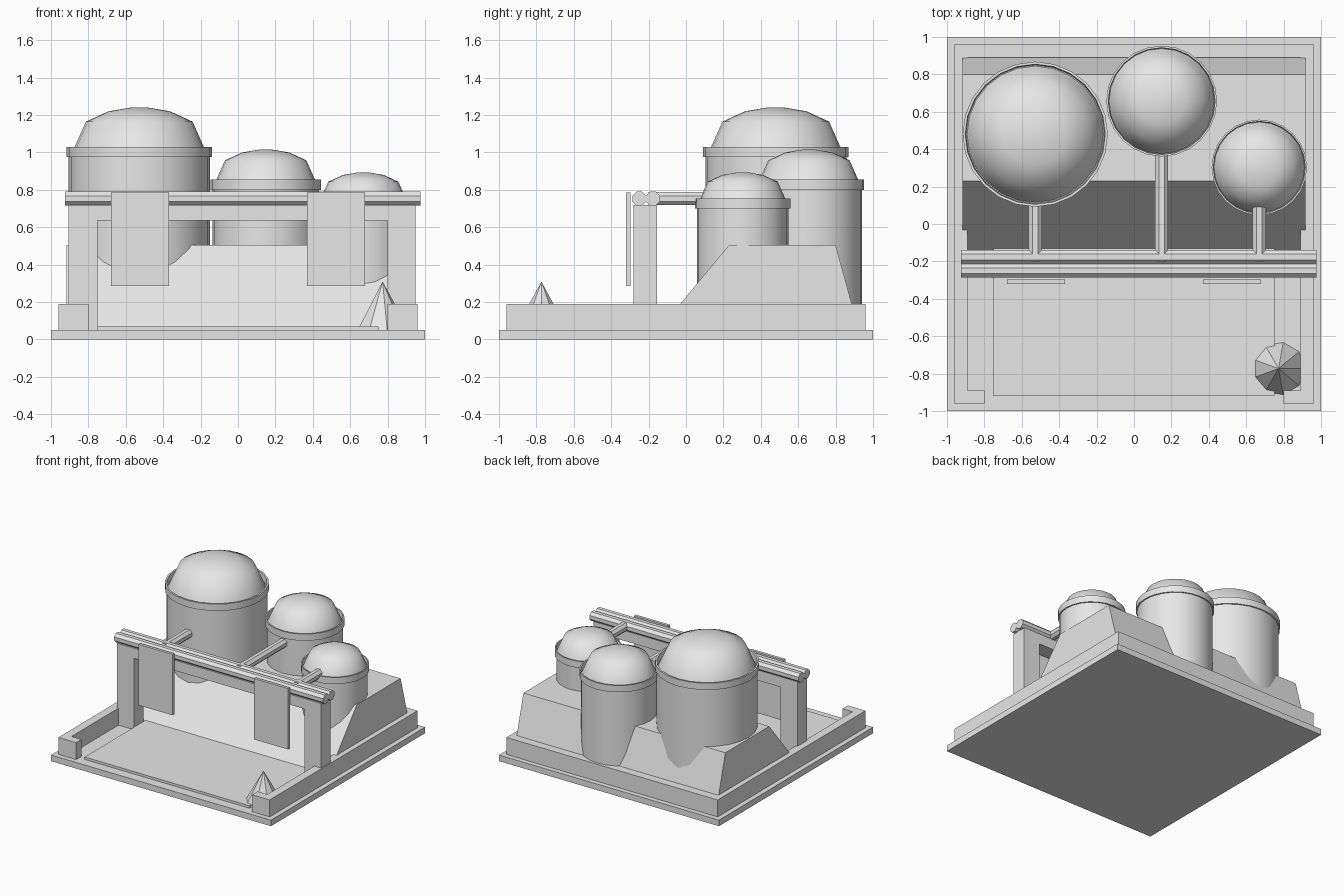
import bpy, bmesh, math
from mathutils import Vector, Matrix

if "Cube" in bpy.data.objects:
    bpy.data.objects.remove(bpy.data.objects["Cube"], do_unlink=True)


def material(name, value):
    m = bpy.data.materials.new(name)
    m.use_nodes = True
    colour = (value, value, value, 1)
    m.diffuse_color = colour
    m.node_tree.nodes["Principled BSDF"].inputs["Base Color"].default_value = colour
    return m


GREY = material("light grey", 0.8)
WHITE = material("white", 1.0)


def finish(name, bm, mat=GREY, smooth=None):
    bmesh.ops.recalc_face_normals(bm, faces=bm.faces)
    mesh = bpy.data.meshes.new(name)
    bm.to_mesh(mesh)
    bm.free()
    mesh.materials.append(mat)
    ob = bpy.data.objects.new(name, mesh)
    bpy.context.collection.objects.link(ob)
    if smooth:
        bpy.ops.object.select_all(action='DESELECT')
        ob.select_set(True)
        bpy.context.view_layer.objects.active = ob
        bpy.ops.object.shade_smooth_by_angle(angle=math.radians(smooth))
    return ob


def box(name, x, y, z, mat=GREY):
    bm = bmesh.new()
    bmesh.ops.create_cube(bm, size=1)
    for v in bm.verts:
        v.co = [lo + (c + 0.5) * (hi - lo) for c, (lo, hi) in zip(v.co, (x, y, z))]
    return finish(name, bm, mat)


def extrude(name, points, vec):
    bm = bmesh.new()
    face = bm.faces.new([bm.verts.new(p) for p in points])
    new = bmesh.ops.extrude_face_region(bm, geom=[face], use_keep_orig=True)["geom"]
    bmesh.ops.translate(bm, vec=vec, verts=[g for g in new if isinstance(g, bmesh.types.BMVert)])
    return finish(name, bm)


def lathe(name, profile, centre, sides=24, smooth=45, turn=None, phase=0, closed=False):
    """Revolve (radius, height) points around z, then turn and move."""
    bm = bmesh.new()
    rings = []
    for r, z in profile:
        if r == 0:
            rings.append([bm.verts.new((0, 0, z))] * sides)
            continue
        angles = [math.tau * (i + phase) / sides for i in range(sides)]
        rings.append([bm.verts.new((r * math.cos(a), r * math.sin(a), z)) for a in angles])
    pairs = list(zip(rings, rings[1:]))
    if closed:
        pairs.append((rings[-1], rings[0]))
    for a, b in pairs:
        for i in range(sides):
            j = (i + 1) % sides
            quad = list(dict.fromkeys((a[i], a[j], b[j], b[i])))
            bm.faces.new(quad)
    if turn:
        bm.transform(turn)
    bmesh.ops.translate(bm, vec=Vector(centre), verts=bm.verts)
    return finish(name, bm, smooth=smooth)


def pipe(name, start, length, radius, axis):
    turn = Matrix.Rotation(math.pi / 2, 4, 'Y') if axis == 'X' else Matrix.Rotation(-math.pi / 2, 4, 'X')
    lathe(name, [(0, 0), (radius, 0), (radius, length), (0, length)], start,
          sides=8, smooth=None, turn=turn, phase=0.5)


# Ground slab, raised floor and low perimeter wall open at the front
box("ground_slab", (-1, 1), (-1, 1), (0, 0.05))
box("floor_panel", (-0.75, 0.75), (-0.92, -0.12), (0.05, 0.07))
O, I, G = 0.96, 0.89, 0.8
half = [(G, -I), (G, -O), (O, -O), (O, O)]
inner = [(I, I), (I, -I)]
outline = half + [(-x, y) for x, y in reversed(half)]
outline += [(-G, -I), (-I, -I), (-I, I)] + inner
outline = list(dict.fromkeys(outline))
extrude("perimeter_wall", [(x, y, 0.05) for x, y in outline], (0, 0, 0.14))

# Sloped embankment
bank = [(-0.147, 0.05), (0.23, 0.505), (0.8, 0.505), (0.925, 0.05)]
extrude("embankment", [(-0.918, y, z) for y, z in bank], (1.836, 0, 0))

# Gate frame
FY = (-0.28, -0.155)
box("left_post", (0.8, 0.95), FY, (0.05, 0.72))
box("right_post", (-0.905, -0.75), FY, (0.05, 0.72))
box("lintel", (-0.75, 0.8), FY, (0.635, 0.72))

# Twin header pipes and hanging panels
for label, y in (("front", -0.25), ("rear", -0.177)):
    pipe(label + "_header_pipe", (-0.925, y, 0.753), 1.9, 0.04, 'X')
for label, x in (("right", -0.68), ("left", 0.37)):
    box(label + "_hanging_panel", (x, x + 0.31), (-0.32, -0.297), (0.285, 0.785), WHITE)

# Storage tanks: body, hollow collar, domed lid and feed pipe
dome = [(0.95, -0.055), (0.89, 0), (0.735, 0.135), (0.425, 0.19), (0.14, 0.209), (0, 0.21)]
tanks = [("large", -0.528, 0.48, 0.388, 1.03),
         ("middle", 0.148, 0.657, 0.296, 0.855),
         ("small", 0.67, 0.303, 0.255, 0.755)]
for label, x, y, r, top in tanks:
    low, body = top - 0.055, r - 0.011
    lathe(label + "_tank_body", [(0, 0.06), (body, 0.06), (body, low + 0.01), (0, low + 0.01)], (x, y, 0))
    lathe(label + "_tank_collar", [(r, low), (r, top), (r * 0.965, top), (r * 0.95, low)],
          (x, y, 0), closed=True)
    k = r / 0.388
    lathe(label + "_tank_dome", [(a * r, h * k) for a, h in dome], (x, y, top), smooth=50)
    pipe(label + "_feed_pipe", (x, -0.2, 0.753), y - r + 0.25, 0.038, 'Y')

# Small faceted cone by the front corner
lathe("corner_cone", [(0, 0.05), (0.142, 0.05), (0, 0.31)], (0.773, -0.773, 0), sides=9, smooth=None)
